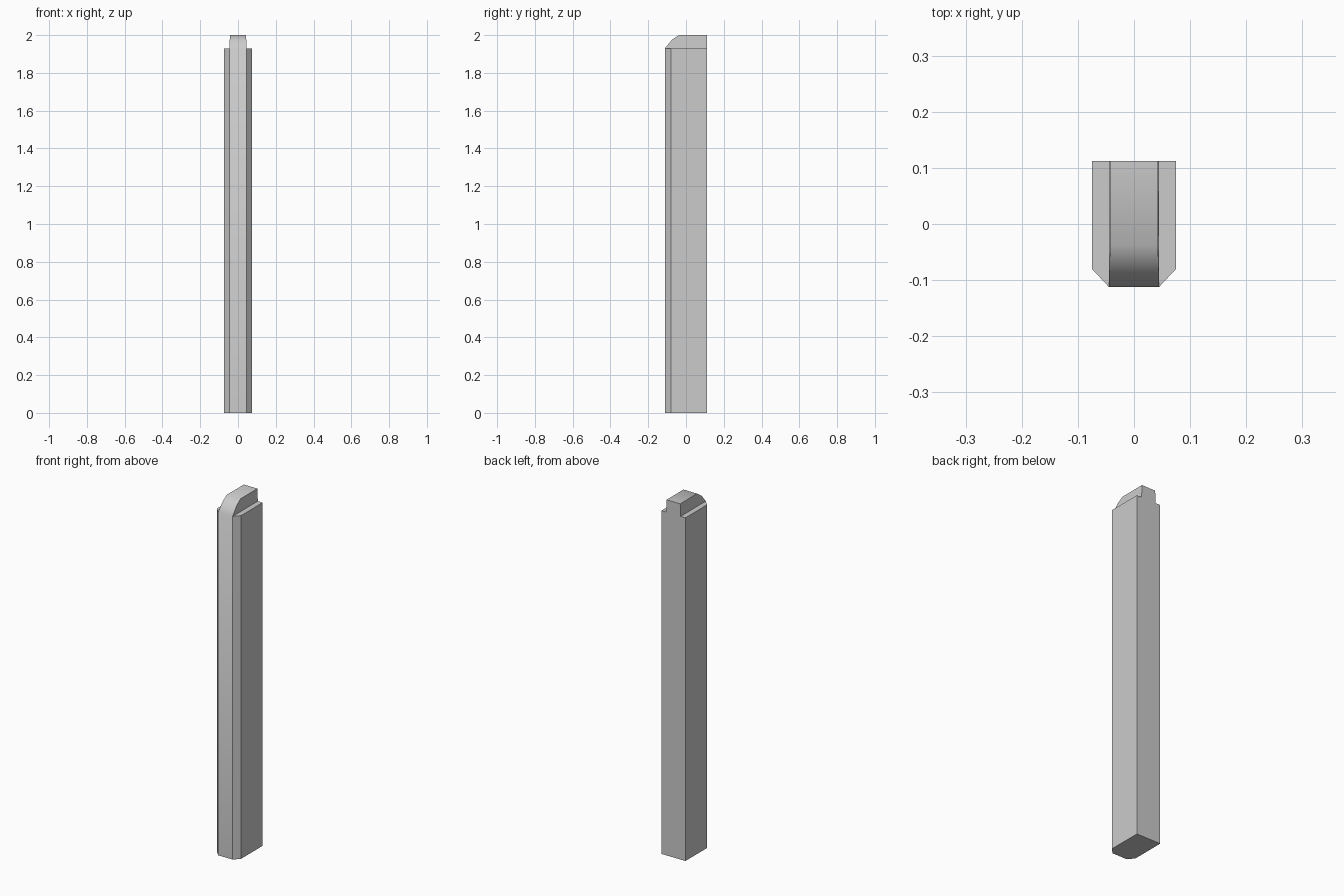
import bpy, bmesh, math
from mathutils import Vector

if "Cube" in bpy.data.objects:
    bpy.data.objects.remove(bpy.data.objects["Cube"])

HALF_W, HALF_D = 0.075, 0.112      # post half width and half depth
NOSE, CHAMFER_Y = 0.045, -0.08     # front face half width, start of corner chamfer
SHOULDER, TOP = 1.93, 2.0
TONGUE_TOP = 0.0425                # tongue half width at the top
MID = (-0.075, 1.975)              # knee of the tongue's rounded front (y, z)
CREST_Y = -0.038                   # where the flat top begins

bm = bmesh.new()

# Post: chamfered footprint, extruded up to the shoulder
right = [(NOSE, -HALF_D), (HALF_W, CHAMFER_Y), (HALF_W, HALF_D), (NOSE, HALF_D)]
outline = right + [(-x, y) for x, y in reversed(right)]
base = bm.faces.new([bm.verts.new((x, y, 0)) for x, y in outline])
ext = bmesh.ops.extrude_face_region(bm, geom=[base], use_keep_orig=True)["geom"]
top_verts = [g for g in ext if isinstance(g, bmesh.types.BMVert)]
bmesh.ops.translate(bm, verts=top_verts, vec=(0, 0, SHOULDER))

# Split the top face into two shoulders and a middle strip
for side in (1, -1):
    pair = [v for v in top_verts if abs(v.co.x - side * NOSE) < 1e-4]
    bmesh.ops.connect_verts(bm, verts=pair)
bm.faces.ensure_lookup_table()
strip = next(f for f in bm.faces
             if all(abs(v.co.z - SHOULDER) < 1e-4 and abs(v.co.x) < NOSE + 1e-4 for v in f.verts))

# Tongue: raise the strip, taper it and lean its front edge back
ext = bmesh.ops.extrude_face_region(bm, geom=[strip])["geom"]
bmesh.ops.delete(bm, geom=[strip], context='FACES_ONLY') if strip.is_valid else None
for v in [g for g in ext if isinstance(g, bmesh.types.BMVert)]:
    v.co = Vector((math.copysign(TONGUE_TOP, v.co.x),
                   CREST_Y if v.co.y < 0 else HALF_D, TOP))

# Rounded front of the tongue: split the sloping edges and push the knee out
slopes = [e for e in bm.edges
          if sorted(round(v.co.z, 3) for v in e.verts) == [SHOULDER, TOP]
          and all(v.co.y < 0 for v in e.verts)]
new = bmesh.ops.subdivide_edges(bm, edges=slopes, cuts=1)["geom_inner"]
for v in [g for g in new if isinstance(g, bmesh.types.BMVert)]:
    v.co.y, v.co.z = MID

bmesh.ops.recalc_face_normals(bm, faces=bm.faces)
mesh = bpy.data.meshes.new("post")
bm.to_mesh(mesh)
bm.free()
post = bpy.data.objects.new("post", mesh)
bpy.context.collection.objects.link(post)

# Smooth the rounded front only, keeping the other edges crisp
bpy.context.view_layer.objects.active = post
post.select_set(True)
bpy.ops.object.shade_smooth_by_angle(angle=math.radians(42))
